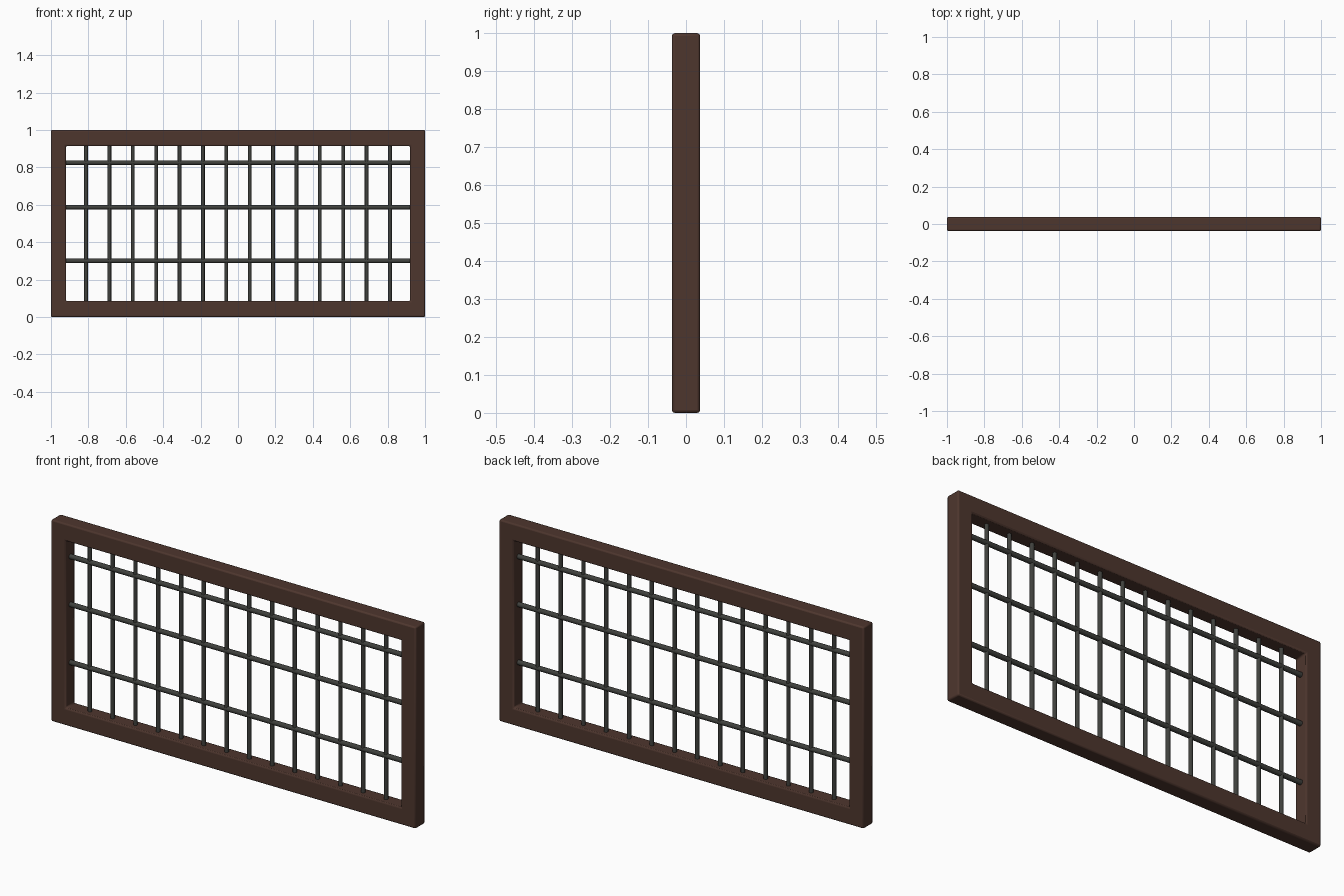
import bpy, bmesh, math

if "Cube" in bpy.data.objects:
    bpy.data.objects.remove(bpy.data.objects["Cube"])

W, H, D = 1.0, 1.0, 0.037        # half width, height, half depth
SIDE, RAIL = 0.08, 0.086         # frame member widths


def material(name, color):
    m = bpy.data.materials.new(name)
    m.diffuse_color = (*color, 1)
    m.use_nodes = True
    m.node_tree.nodes["Principled BSDF"].inputs["Base Color"].default_value = m.diffuse_color
    return m


wood = material("dark_brown_wood", (0.076, 0.037, 0.027))
iron = material("dark_grey_iron", (0.050, 0.052, 0.046))


def smooth(obj):
    bpy.ops.object.select_all(action='DESELECT')
    obj.select_set(True)
    bpy.context.view_layer.objects.active = obj
    bpy.ops.object.shade_smooth_by_angle(angle=math.radians(35))


def bar(name, center, length, radius, rotation):
    bpy.ops.mesh.primitive_cylinder_add(vertices=12, radius=radius, depth=length,
                                        location=center, rotation=rotation)
    obj = bpy.context.object
    obj.name = name
    obj.data.materials.append(iron)
    smooth(obj)


# Frame: rectangular ring swept through the depth, edges softened
bm = bmesh.new()


def rect(x, z0, z1, y):
    return [bm.verts.new((px, y, pz)) for px, pz in ((-x, z0), (x, z0), (x, z1), (-x, z1))]


rings = [rect(W, 0, H, -D), rect(W - SIDE, RAIL, H - RAIL, -D),
         rect(W - SIDE, RAIL, H - RAIL, D), rect(W, 0, H, D)]
for r in range(4):
    a, b = rings[r], rings[(r + 1) % 4]
    for i in range(4):
        j = (i + 1) % 4
        bm.faces.new((a[i], a[j], b[j], b[i]))
bmesh.ops.recalc_face_normals(bm, faces=bm.faces)
mesh = bpy.data.meshes.new("window_frame")
bm.to_mesh(mesh)
bm.free()
frame = bpy.data.objects.new("window_frame", mesh)
bpy.context.collection.objects.link(frame)
mesh.materials.append(wood)
bevel = frame.modifiers.new("soft_edges", 'BEVEL')
bevel.width = 0.007
bevel.segments = 2
bevel.limit_method = 'ANGLE'
smooth(frame)

# Upright bars, ends sunk into the rails
for i in range(14):
    bar(f"upright_bar_{i + 1}", (-0.8125 + i * 0.125, 0, H / 2), H - 2 * RAIL + 0.04, 0.010, (0, 0, 0))

# Cross bars, slightly thicker than the uprights
for i, z in enumerate((0.30, 0.587, 0.825)):
    bar(f"cross_bar_{i + 1}", (0, 0, z), 2 * (W - SIDE) + 0.04, 0.012, (0, math.pi / 2, 0))
